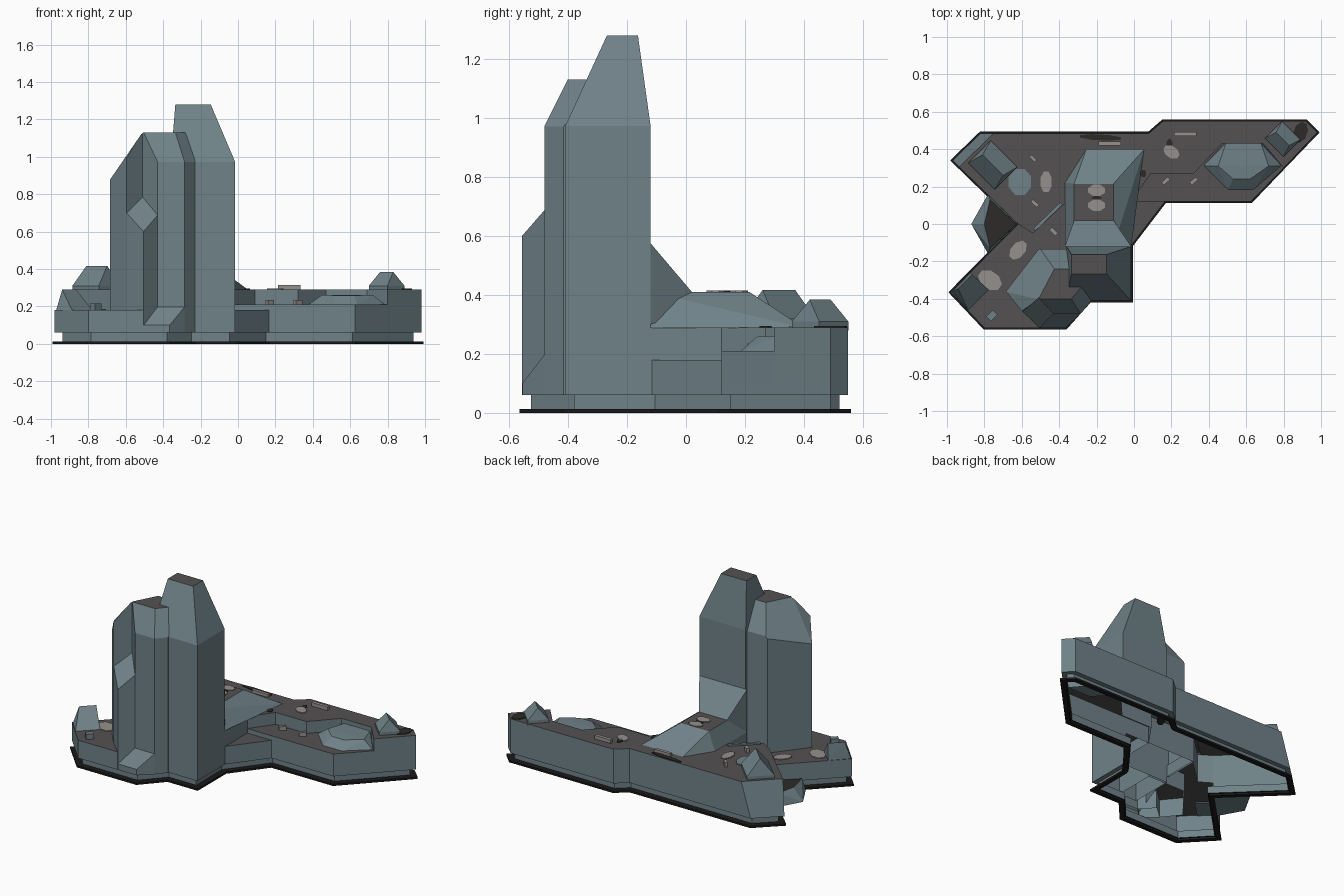
import bpy, bmesh, math
from mathutils import Vector

if "Cube" in bpy.data.objects:
    bpy.data.objects.remove(bpy.data.objects["Cube"])

def mat(name, c):
    m = bpy.data.materials.new(name)
    m.diffuse_color = (*c, 1)
    m.use_nodes = True
    m.node_tree.nodes["Principled BSDF"].inputs["Base Color"].default_value = m.diffuse_color
    return m

WALL = mat("blue_grey_wall", (0.16, 0.223, 0.247))
ROOF = mat("dark_grey_roof", (0.087, 0.083, 0.082))
LIGHT = mat("light_grey_plate", (0.30, 0.28, 0.265))
DARK = mat("charcoal_patch", (0.025, 0.024, 0.023))
BLACK = mat("black_base", (0.010, 0.010, 0.010))

def finish(name, bm, side=WALL, top=ROOF, normals=True):
    """Flat faces pointing straight up get the top colour."""
    if normals:
        bmesh.ops.recalc_face_normals(bm, faces=bm.faces[:])
    bm.normal_update()
    for f in bm.faces:
        f.material_index = 1 if f.normal.z > 0.995 else 0
    me = bpy.data.meshes.new(name)
    bm.to_mesh(me)
    bm.free()
    me.materials.append(side)
    me.materials.append(top)
    ob = bpy.data.objects.new(name, me)
    bpy.context.collection.objects.link(ob)
    return ob

def lean(x, y, z):
    """The north-west end wall leans inwards."""
    if y - x > 1.28 and z > 0.06:
        t = (z - 0.06) / 0.23
        return (x + .07 * t, y, z) if y > .4 else (x + .035 * t, y - .035 * t, z)
    return x, y, z

def prism_bm(pts, z0, z1, cap=True):
    zf = z1 if callable(z1) else (lambda x, y: z1)
    bm = bmesh.new()
    lo = [bm.verts.new(lean(x, y, z0)) for x, y in pts]
    hi = [bm.verts.new(lean(x, y, zf(x, y))) for x, y in pts]
    n = len(pts)
    for i in range(n):
        j = (i + 1) % n
        bm.faces.new((lo[i], lo[j], hi[j], hi[i]))
    if cap:
        bm.faces.new(hi)
    return bm

def prism(name, pts, z0, z1, side=WALL, top=ROOF, cap=True):
    return finish(name, prism_bm(pts, z0, z1, cap), side, top, False)

def hull(name, pts, side=WALL, top=ROOF):
    bm = bmesh.new()
    for p in pts:
        bm.verts.new(p)
    bmesh.ops.convex_hull(bm, input=bm.verts[:])
    return finish(name, bm, side, top)

def offset(pts, d):
    """Miter offset of a counter-clockwise outline, positive is outwards."""
    out, n = [], len(pts)
    for i in range(n):
        a, b, c = (Vector(pts[k % n]) for k in (i - 1, i, i + 1))
        e, f = (b - a).normalized(), (c - b).normalized()
        n1, n2 = Vector((e.y, -e.x)), Vector((f.y, -f.x))
        m = (n1 + n2) * (d / (1 + n1.dot(n2)))
        out.append((b.x + m.x, b.y + m.y))
    return out

def ring(name, outer, inner, z, m):
    bm = bmesh.new()
    o = [bm.verts.new((x, y, z)) for x, y in outer]
    i = [bm.verts.new((x, y, z)) for x, y in inner]
    n = len(o)
    for k in range(n):
        j = (k + 1) % n
        bm.faces.new((o[k], i[k], i[j], o[j]))
    return finish(name, bm, m, m, False)

# podium: base strip, recessed skirt, overhang and lower walls
OUT = [(-.8, -.555), (-.365, -.555), (-.235, -.41), (-.015, -.41), (-.015, -.115),
       (.165, .12), (.625, .12), (.98, .49), (.92, .55), (.155, .55), (.08, .485),
       (-.82, .485), (-.97, .34), (-.62, 0), (-.98, -.365)]
skirt = offset(OUT, -.03)
strip_out, strip_in = offset(OUT, .009), offset(OUT, -.022)
prism("base_strip_outer", strip_out, 0, .013, BLACK, BLACK, False)
prism("base_strip_inner", strip_in[::-1], 0, .013, BLACK, BLACK, False)
ring("base_strip_bottom", strip_out, strip_in, 0, BLACK)
ring("base_strip_top", strip_out[::-1], skirt[::-1], .013, BLACK)
prism("skirt", skirt, .013, .06, cap=False)
ring("overhang", OUT, skirt, .06, WALL)
prism("lower_walls", OUT, .06, .1, cap=False)

# podium roof levels
prism("upper_terrace", [(-.62, 0), (-.54, -.05), (-.36, .12), (-.015, .12), (.09, .27),
      (.32, .27), (.47, .43), (.69, .43), (.8, .3)] + OUT[7:13], .1, .29)
prism("middle_terrace", [(-.015, .12), (.165, .12), (.625, .12), (.8, .3), (.69, .43), (.47, .43),
      (.32, .27), (.09, .27)], .1, .21)
prism("right_low_terrace", [(-.015, -.115), (.165, .12), (-.015, .12)], .1, .18)
prism("front_wing", [(-.8, -.555), (-.505, -.555), (-.45, -.4), (-.36, -.13), (-.36, .12),
      (-.54, -.05), (-.62, 0), (-.98, -.365)], .1, .18)

# low wedge in the notch between the two left wings
NOTCH = [(-.87, 0), (-.78, -.16), (-.62, 0), (-.78, .16)]
hull("notch_wedge", [(x, y, .0) for x, y in NOTCH] +
     [(-.8, 0, .08), (-.77, -.13, .08), (-.63, 0, .08), (-.77, .13, .08)], WALL, DARK)

# raised block behind the tower, with the ramp up to it
prism("raised_block_walls", [(-.37, -.12), (-.015, -.12), (-.015, .12), (-.37, .12)], .1, .29, cap=False)
hull("raised_block",
     [(x, y, .288) for x, y in ((-.37, -.12), (-.015, -.12), (-.015, .12), (.055, .4), (-.255, .4), (-.37, .22))] +
     [(x, y, .41) for x in (-.32, -.11) for y in (-.12, .215)])
hull("tower_ramp", [(x, -.12, z) for x in (-.37, -.015) for z in (.3, .575)] +
     [(-.32, .02, .41), (-.11, .02, .41), (-.32, .02, .35), (-.11, .02, .35)])

# main tower: vertical shaft and tapered crown
SHAFT = [(-.36, -.41), (-.015, -.41), (-.015, -.12), (-.36, -.12)]
CROWN = [(-.335, -.268), (-.146, -.268), (-.146, -.163), (-.335, -.163)]
bm = prism_bm(SHAFT, .06, .972, False)
rim = [v for v in bm.verts if v.co.z > .9]
tip = [bm.verts.new((x, y, 1.28)) for x, y in CROWN]
for i in range(4):
    j = (i + 1) % 4
    bm.faces.new((rim[i], rim[j], tip[j], tip[i]))
bm.faces.new(tip)
finish("main_tower", bm, normals=False)

# second tower: notched plan, top sliced by sloping planes
bm = prism_bm([(-.685, -.36), (-.595, -.47), (-.51, -.395), (-.43, -.48), (-.285, -.48),
               (-.23, -.415), (-.23, -.135), (-.51, -.135)], .06, 1.13)
for co, no in (((-.511, -.401, 1.13), (-1.457, 0, 1)),
               ((-.51, -.401, 1.13), (-1.30, .68, 1)),
               ((-.5, -.24, 1.13), (0, 1.6, 1)),
               ((-.5, -.401, 1.13), (0, -2, 1)),
               ((-.335, -.401, 1.13), (1.36, -1.15, 1))):
    cut = bmesh.ops.bisect_plane(bm, geom=bm.verts[:] + bm.edges[:] + bm.faces[:], dist=1e-5,
                                 plane_co=co, plane_no=Vector(no).normalized(), clear_outer=True)
    edges = [e for e in cut["geom_cut"] if isinstance(e, bmesh.types.BMEdge) and e.is_boundary]
    bmesh.ops.triangle_fill(bm, edges=edges, use_beauty=True, use_dissolve=False,
                            normal=Vector(no).normalized())
finish("second_tower", bm)

# corner column with sloping top, and the ledge at the tower foot
prism("corner_column", [(-.505, -.556), (-.43, -.48), (-.51, -.395), (-.595, -.47)],
      .06, lambda x, y: .6 + 1.15 * (y + .556))
prism("tower_ledge", [(-.505, -.555), (-.365, -.555), (-.285, -.48), (-.43, -.48)],
      .06, lambda x, y: .1 + 1.3 * (y + .555))
prism("tower_foot", [(-.365, -.555), (-.235, -.41), (-.285, -.48)], .06,
      lambda x, y: .1 + .9 * max(0, y + .555))

# gabled roof houses, ridge running diagonally
def gable(name, cx, cy, half_len, half_wid, ridge, z0, z1):
    u, v, c = Vector((.707, -.707, 0)), Vector((.707, .707, 0)), Vector((cx, cy, 0))
    pts = [c + u * a * half_len + v * b * half_wid + Vector((0, 0, z))
           for a in (-1, 1) for b in (-1, 1) for z in (z0 - .01, z0 + .02)]
    pts += [c + u * a * ridge + Vector((0, 0, z1)) for a in (-1, 1)]
    hull(name, pts)

gable("left_roof_house", -.755, .315, .1, .085, .078, .29, .417)
gable("right_roof_house", .795, .455, .07, .065, .05, .29, .384)

# wedge at the end of the front wing
hull("front_wing_wedge", [(-.975, -.365, .17), (-.885, -.465, .175), (-.775, -.355, .175),
     (-.875, -.26, .17), (-.94, -.345, .29), (-.865, -.27, .29)])

# faceted skylight on the middle terrace
SKY = [(.37, .31), (.5, .18), (.64, .18), (.79, .31), (.69, .43), (.48, .43)]
hull("skylight", [(x, y, .205) for x, y in SKY] +
     [(.45, .31, .262), (.53, .24, .258), (.62, .24, .258), (.72, .31, .262), (.68, .43, .262), (.49, .43, .262)],
     WALL, WALL)

# small roof boxes: x, y, length, width, base, height, angle, colour
def box(name, x, y, l, w, z, h, ang, m, sides=4):
    a = math.radians(ang)
    pts = []
    for k in range(sides):
        t = 2 * math.pi * (k + .5) / sides
        r = 1 / math.cos(math.pi / sides)
        px, py = math.cos(t) * r * l / 2, math.sin(t) * r * w / 2
        pts.append((x + px * math.cos(a) - py * math.sin(a), y + px * math.sin(a) + py * math.cos(a)))
    prism(name, pts, z, z + h, m, m)

for i, b in enumerate([(.275, .482, .12, .022, .29, .024, 0), (-.13, .43, .12, .02, .29, .02, 0),
                       (.17, .23, .045, .02, .21, .025, 40), (.32, .23, .045, .02, .21, .025, 40),
                       (-.54, .35, .04, .018, .29, .03, -45), (-.53, .11, .045, .02, .29, .03, -40),
                       (-.43, -.04, .045, .02, .18, .03, -45)]):
    box(f"roof_vent_{i}", *b, LIGHT)
box("front_wing_vent", -.76, -.49, .05, .035, .18, .035, 45, WALL)
box("step_parapet", -.46, .04, .2, .018, .28, .02, 44, WALL)

# thin roof patches
for i, (x, y, l, w, z, ang, m) in enumerate([
        (-.47, .225, .06, .11, .29, 0, LIGHT), (-.62, -.14, .07, .11, .18, -40, LIGHT),
        (-.77, -.3, .13, .09, .18, -35, LIGHT), (.2, .385, .09, .06, .29, -35, LIGHT),
        (-.2, .18, .09, .06, .41, 0, LIGHT), (-.2, .1, .09, .06, .41, 0, LIGHT),
        (-.61, .225, .12, .14, .29, 0, WALL), (-.18, .463, .22, .03, .29, -3, DARK),
        (-.02, .23, .05, .11, .21, -35, DARK), (.05, .27, .03, .04, .29, 0, DARK),
        (.19, .43, .03, .05, .29, 0, DARK), (.89, .49, .07, .11, .29, -20, DARK),
        (-.2, .14, .05, .02, .41, 0, DARK)]):
    box(f"roof_patch_{i}", x, y, l, w, z, .005, ang, m, 8)
